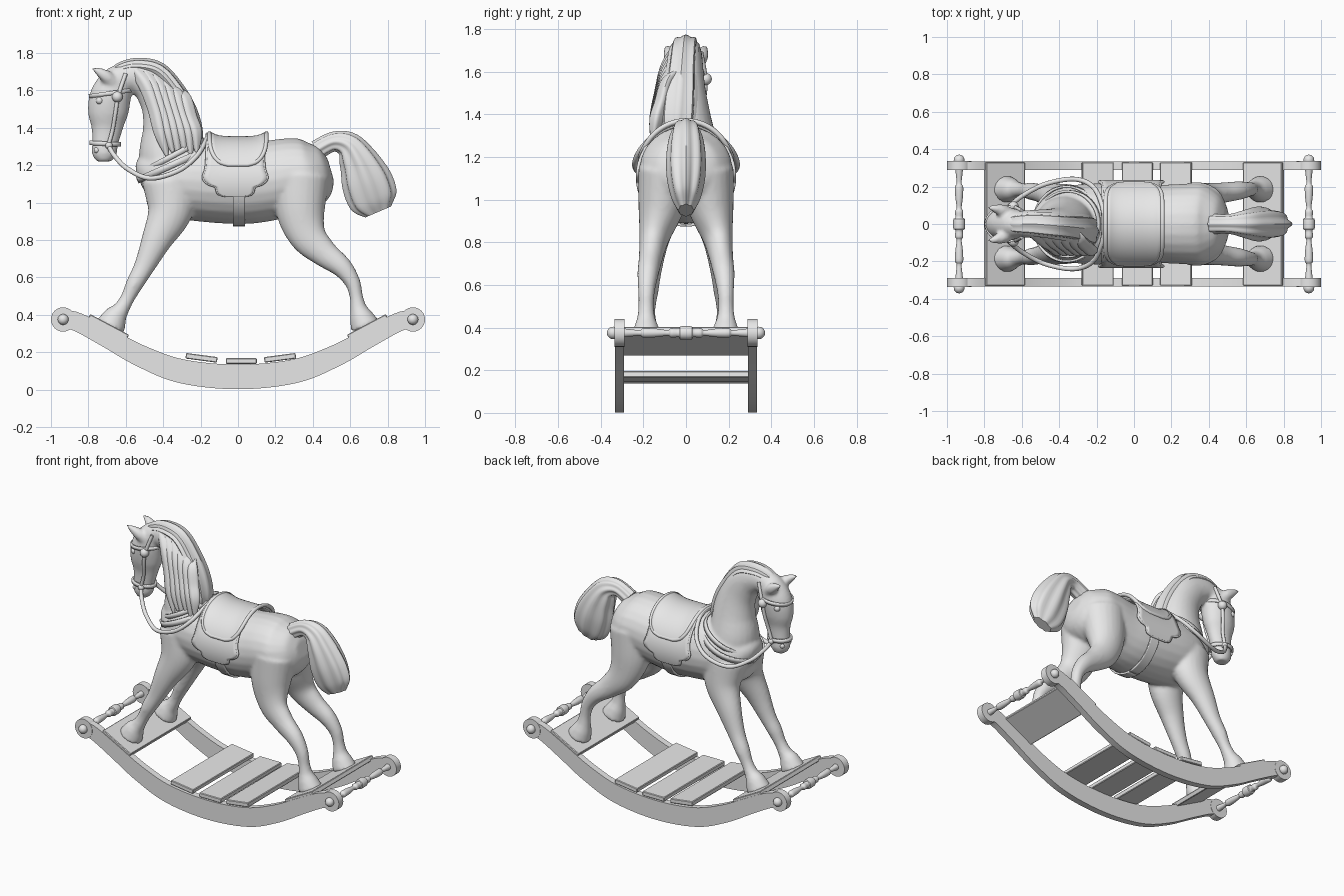
import bpy, bmesh, math
from mathutils import Vector, Matrix

old = bpy.data.objects.get("Cube")
if old:
    bpy.data.objects.remove(old, do_unlink=True)

grey = bpy.data.materials.new("plain_grey")
grey.use_nodes = True
grey.diffuse_color = (0.8, 0.8, 0.8, 1)
grey.node_tree.nodes["Principled BSDF"].inputs["Base Color"].default_value = (0.8, 0.8, 0.8, 1)

Y, Z = Vector((0, 1, 0)), Vector((0, 0, 1))


def circle(n, lobes=0, depth=0.0):
    out = []
    for i in range(n):
        t = math.tau * i / n
        r = 1 + depth * math.cos(lobes * t)
        out.append((r * math.cos(t), r * math.sin(t)))
    return out


ROUND = circle(24)
SQUARE = [(1, 1), (-1, 1), (-1, -1), (1, -1)]


def spline(pts, k=6):
    """Smooth curve through points of any dimension."""
    p = [pts[0]] + list(pts) + [pts[-1]]
    out = []
    for i in range(1, len(p) - 2):
        for j in range(k):
            t = j / k
            out.append([0.5 * (2 * b + (c - a) * t + (2 * a - 5 * b + 4 * c - d) * t * t
                               + (3 * b - a - 3 * c + d) * t ** 3)
                        for a, b, c, d in zip(*p[i - 1:i + 3])])
    return out + [list(pts[-1])]


def loft(bm, stations, section=ROUND, k=6, ref=Y):
    """Stations are x, y, z, depth radius, side radius."""
    rows = spline(stations, k)
    c = [Vector(r[:3]) for r in rows]
    rings = []
    for i, r in enumerate(rows):
        tan = (c[min(i + 1, len(c) - 1)] - c[max(i - 1, 0)]).normalized()
        side = (ref - tan * ref.dot(tan)).normalized()
        nor = tan.cross(side)
        rings.append([bm.verts.new(c[i] + nor * u * r[3] + side * v * r[4]) for u, v in section])
    n = len(section)
    for a, b in zip(rings, rings[1:]):
        for i in range(n):
            bm.faces.new((a[i], a[(i + 1) % n], b[(i + 1) % n], b[i]))
    bm.faces.new(rings[0])
    bm.faces.new(rings[-1])


def finish(bm, name, angle=40):
    bmesh.ops.recalc_face_normals(bm, faces=bm.faces)
    me = bpy.data.meshes.new(name)
    bm.to_mesh(me)
    bm.free()
    me.materials.append(grey)
    ob = bpy.data.objects.new(name, me)
    bpy.context.collection.objects.link(ob)
    bpy.ops.object.select_all(action='DESELECT')
    ob.select_set(True)
    bpy.context.view_layer.objects.active = ob
    bpy.ops.object.shade_smooth_by_angle(angle=math.radians(angle))
    return ob


def part(name, stations, **kw):
    bm = bmesh.new()
    loft(bm, stations, **kw)
    return finish(bm, name)


def tube(name, pts, r, cyclic=False):
    cu = bpy.data.curves.new(name, 'CURVE')
    cu.dimensions, cu.bevel_depth, cu.bevel_resolution = '3D', r, 3
    cu.use_fill_caps = True
    sp = cu.splines.new('POLY')
    sp.points.add(len(pts) - 1)
    for q, p in zip(sp.points, pts):
        q.co = (*p, 1)
    sp.use_cyclic_u = cyclic
    cu.materials.append(grey)
    ob = bpy.data.objects.new(name, cu)
    bpy.context.collection.objects.link(ob)


def solidify(ob, t):
    m = ob.modifiers.new("thickness", 'SOLIDIFY')
    m.thickness, m.offset = t, 0


def band(name, centre, tilt, a, b, width, t=0.012):
    """Flat strap looped around an elliptical section; tilt turns it about y."""
    rot = Matrix.Rotation(math.radians(tilt), 3, 'Y')
    bm = bmesh.new()
    rows = [[bm.verts.new(Vector(centre) + rot @ Vector((a * u, b * v, h * width / 2)))
             for u, v in circle(40)] for h in (-1, 1)]
    for i in range(40):
        j = (i + 1) % 40
        bm.faces.new((rows[0][i], rows[0][j], rows[1][j], rows[1][i]))
    solidify(finish(bm, name), t)


def ball(name, loc, r):
    bm = bmesh.new()
    bmesh.ops.create_uvsphere(bm, u_segments=16, v_segments=10, radius=r,
                              matrix=Matrix.Translation(loc))
    finish(bm, name, 60)


def board(name, x, z, length, tilt):
    bm = bmesh.new()
    m = Matrix.Translation((x, 0, z)) @ Matrix.Rotation(math.radians(tilt), 4, 'Y')
    bmesh.ops.create_cube(bm, size=1, matrix=m @ Matrix.Diagonal((length, 0.66, 0.03, 1)))
    bmesh.ops.bevel(bm, geom=bm.edges[:], offset=0.004, segments=1, affect='EDGES')
    finish(bm, name, 20)


# Rocker rails, end discs and turned spindles
half = [(0.3, 0.098, 0.064), (0.52, 0.18, 0.058), (0.7, 0.278, 0.053),
        (0.86, 0.362, 0.05), (0.935, 0.375, 0.05)]
rail = [(-x, z, h) for x, z, h in half[::-1]] + [(0, 0.068, 0.066)] + half
for s, side in ((1, "left"), (-1, "right")):
    y = 0.312 * s
    part(side + "_rocker", [(x, y, z, h, 0.022) for x, z, h in rail], section=SQUARE)
    for x, end in ((-0.935, "front"), (0.935, "back")):
        part(f"{side}_{end}_disc", [(x, y - 0.024, 0.375, 0.065, 0.065),
                                    (x, y + 0.024, 0.375, 0.065, 0.065)],
             section=circle(32), k=1, ref=Z)
        ball(f"{side}_{end}_knob", (x, 0.342 * s, 0.375), 0.029)
turned = [(0, 0.032), (0.028, 0.03), (0.034, 0.02), (0.07, 0.022), (0.085, 0.013), (0.14, 0.02),
          (0.2, 0.022), (0.215, 0.013), (0.26, 0.017), (0.3, 0.022)]
profile = [(-y, r) for y, r in turned[:0:-1]] + turned
for x, end in ((-0.935, "front"), (0.935, "back")):
    part(end + "_spindle", [(x, y, 0.375, r, r) for y, r in profile], k=3, ref=Z)

# Boards
board("middle_slat", 0.018, 0.153, 0.165, 0)
for s, end in ((-1, "front"), (1, "back")):
    board(end + "_slat", 0.21 * s + 0.015, 0.17, 0.17, -7.5 * s)
    board(end + "_hoof_board", 0.693 * s, 0.335, 0.235, -28 * s)

# Horse skin: overlapping lofts fused into one surface
bm = bmesh.new()
loft(bm, [(-0.53, 0, 1.13, 0.05, 0.06), (-0.49, 0, 1.14, 0.13, 0.13), (-0.4, 0, 1.13, 0.19, 0.19),
          (-0.25, 0, 1.12, 0.215, 0.215), (0, 0, 1.105, 0.22, 0.215), (0.15, 0, 1.115, 0.215, 0.21),
          (0.28, 0, 1.14, 0.205, 0.215), (0.38, 0, 1.15, 0.185, 0.21), (0.46, 0, 1.17, 0.135, 0.15),
          (0.495, 0, 1.18, 0.06, 0.07)])
loft(bm, [(-0.34, 0, 1.1, 0.17, 0.16), (-0.365, 0, 1.25, 0.165, 0.15), (-0.37, 0, 1.4, 0.14, 0.115),
          (-0.4, 0, 1.53, 0.12, 0.09), (-0.46, 0, 1.63, 0.11, 0.08), (-0.55, 0, 1.675, 0.09, 0.075),
          (-0.62, 0, 1.66, 0.07, 0.07)])
loft(bm, [(-0.56, 0, 1.69, 0.06, 0.06), (-0.635, 0, 1.65, 0.09, 0.08), (-0.68, 0, 1.57, 0.11, 0.09),
          (-0.695, 0, 1.48, 0.108, 0.08), (-0.7, 0, 1.4, 0.085, 0.06), (-0.71, 0, 1.32, 0.07, 0.055),
          (-0.715, 0, 1.26, 0.066, 0.056), (-0.715, 0, 1.22, 0.04, 0.04)])
for s in (1, -1):
    loft(bm, [(-0.36, 0.09 * s, 1.1, 0.15, 0.12), (-0.365, 0.12 * s, 0.95, 0.12, 0.095),
              (-0.435, 0.15 * s, 0.8, 0.082, 0.068), (-0.5, 0.165 * s, 0.66, 0.056, 0.05),
              (-0.55, 0.175 * s, 0.57, 0.047, 0.046), (-0.59, 0.18 * s, 0.49, 0.038, 0.037),
              (-0.625, 0.183 * s, 0.43, 0.044, 0.044), (-0.655, 0.185 * s, 0.39, 0.064, 0.06),
              (-0.682, 0.185 * s, 0.338, 0.08, 0.074)])
    loft(bm, [(0.335, 0.09 * s, 1.13, 0.155, 0.135), (0.335, 0.12 * s, 0.95, 0.13, 0.105),
              (0.375, 0.15 * s, 0.82, 0.1, 0.07), (0.46, 0.165 * s, 0.73, 0.074, 0.056),
              (0.555, 0.178 * s, 0.655, 0.056, 0.05), (0.612, 0.185 * s, 0.575, 0.042, 0.04),
              (0.632, 0.187 * s, 0.5, 0.036, 0.036), (0.643, 0.187 * s, 0.44, 0.044, 0.044),
              (0.657, 0.186 * s, 0.395, 0.062, 0.06), (0.68, 0.185 * s, 0.338, 0.08, 0.074)])
    loft(bm, [(-0.65, 0.05 * s, 1.62, 0.03, 0.03), (-0.7, 0.07 * s, 1.67, 0.035, 0.034),
              (-0.745, 0.083 * s, 1.7, 0.022, 0.022), (-0.78, 0.09 * s, 1.72, 0.006, 0.006)])
horse = finish(bm, "horse_body")
rm = horse.modifiers.new("fuse", 'REMESH')
rm.mode, rm.voxel_size, rm.use_smooth_shade = 'VOXEL', 0.011, True
sm = horse.modifiers.new("soften", 'SMOOTH')
sm.factor, sm.iterations = 0.5, 5

# Mane locks swept to the right side, and forelock
part("mane_crest", [(-0.7, 0, 1.665, 0.02, 0.03), (-0.63, 0, 1.71, 0.035, 0.05),
                    (-0.54, 0, 1.725, 0.045, 0.06), (-0.43, -0.01, 1.7, 0.05, 0.065),
                    (-0.34, -0.02, 1.6, 0.052, 0.07), (-0.275, -0.03, 1.48, 0.055, 0.08),
                    (-0.24, -0.04, 1.36, 0.05, 0.08), (-0.23, -0.05, 1.28, 0.02, 0.04)],
     section=circle(32, 8, 0.08))
for i in range(6):
    f = i / 5
    part(f"mane_lock_{i + 1}", [
        (-0.57 + 0.25 * f, -0.03, 1.73 - 0.14 * f * f, 0.025, 0.02),
        (-0.49 + 0.2 * f, -0.085, 1.63 - 0.08 * f, 0.04, 0.03),
        (-0.44 + 0.18 * f, -0.115, 1.5 - 0.05 * f, 0.04, 0.032),
        (-0.41 + 0.18 * f, -0.14, 1.37, 0.036, 0.03),
        (-0.38 + 0.16 * f, -0.155, 1.25 + 0.02 * (i % 2), 0.008, 0.008)],
        section=circle(24, 4, 0.08))

# Tail with rippled strands
part("tail", [(0.42, 0, 1.28, 0.05, 0.05), (0.51, 0, 1.325, 0.05, 0.05), (0.59, 0, 1.305, 0.07, 0.07),
              (0.645, 0, 1.22, 0.1, 0.085), (0.69, 0, 1.11, 0.128, 0.085),
              (0.725, 0, 1.01, 0.122, 0.065), (0.75, 0, 0.95, 0.07, 0.035)],
     section=circle(48, 8, 0.07))


# Saddle pieces draped on the barrel of the body
def barrel(x, deg, off):
    t = math.radians(deg)
    lift = 0.03 * min(1, abs(x) / 0.16) ** 4 * max(0, math.cos(t))
    return Vector((x, (0.215 + off) * math.sin(t), 1.105 + (0.22 + off) * math.cos(t) + lift))


def drape(name, widths, off, t, cx=0.0, rim=0.0):
    edge = spline([(-d, w) for d, w in widths[:0:-1]] + widths, 8)
    bm = bmesh.new()
    rows = [[bm.verts.new(barrel(cx + w * (j / 6 - 1), d, off)) for j in range(13)] for d, w in edge]
    for a, b in zip(rows, rows[1:]):
        for j in range(12):
            bm.faces.new((a[j], a[j + 1], b[j + 1], b[j]))
    solidify(finish(bm, name), t)
    if rim:
        loop = [barrel(cx + w, d, off) for d, w in edge]
        loop += [barrel(cx - w, d, off) for d, w in edge[::-1]]
        tube(name + "_rim", loop, rim, True)


drape("saddle_flaps", [(0, 0.15), (40, 0.15), (70, 0.155), (84, 0.17), (91, 0.145), (95, 0.105),
                       (104, 0.09), (107, 0.05)], 0.012, 0.016, -0.015, 0.008)
drape("saddle_seat", [(0, 0.152), (35, 0.15), (52, 0.135), (62, 0.1), (66, 0.05)],
      0.02, 0.02, 0, 0.012)
drape("girth", [(0, 0.032), (90, 0.032), (180, 0.032)], 0.006, 0.012, 0.005)

# Harness and bridle
band("breast_strap", (-0.355, 0, 1.2), -24, 0.195, 0.2, 0.035)
band("neck_strap", (-0.35, 0, 1.25), -28, 0.185, 0.175, 0.03)
band("noseband", (-0.71, 0, 1.315), 3, 0.078, 0.062, 0.024)
band("browband", (-0.68, 0, 1.585), -8, 0.112, 0.093, 0.022)
for s, side in ((1, "left"), (-1, "right")):
    cheek = [(-0.6, 0.07 * s, 1.69), (-0.64, 0.09 * s, 1.57), (-0.655, 0.085 * s, 1.48),
             (-0.67, 0.066 * s, 1.39), (-0.69, 0.062 * s, 1.315)]
    tube(side + "_cheek_strap", spline(cheek), 0.011)
    ball(side + "_rosette", (-0.645, 0.092 * s, 1.565), 0.029)
    ball(side + "_bit_ring", (-0.69, 0.062 * s, 1.305), 0.02)
    ball(side + "_eye", (-0.74, 0.068 * s, 1.545), 0.02)
    ball(side + "_nostril", (-0.755, 0.035 * s, 1.28), 0.016)
    rein = [(-0.69, 0.065 * s, 1.3), (-0.66, 0.1 * s, 1.25), (-0.59, 0.155 * s, 1.18),
            (-0.47, 0.215 * s, 1.13), (-0.32, 0.24 * s, 1.17), (-0.22, 0.2 * s, 1.25),
            (-0.17, 0.1 * s, 1.335), (-0.16, 0, 1.36)]
    tube(side + "_rein", spline(rein), 0.013)
